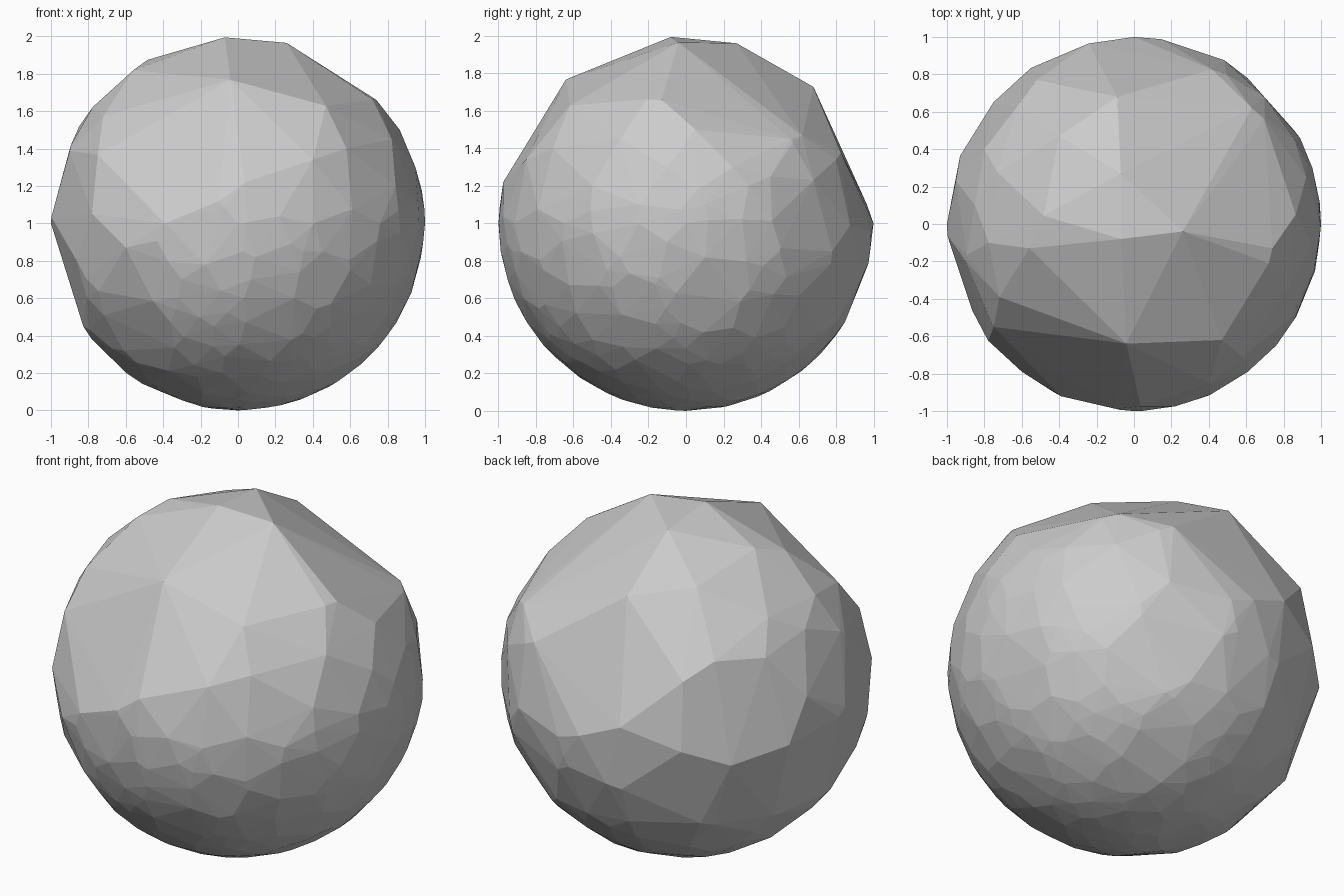
import bpy
import bmesh
import math
import random
from mathutils import Vector

cube = bpy.data.objects.get("Cube")
if cube:
    bpy.data.objects.remove(cube, do_unlink=True)

random.seed(4)
GOLDEN_ANGLE = math.pi * (3 - math.sqrt(5))


def lift(pairs, right, up, toward):
    """Place flat positions on the unit sphere, on the side facing 'toward'."""
    right, up, toward = Vector(right), Vector(up), Vector(toward)
    for u, v in pairs:
        depth = math.sqrt(max(0, 1 - u * u - v * v))
        yield (right * u + up * v + toward * depth).normalized()


# Large facets: corners of the crown, the front, the left side and the back
crown = [(-.07, -.08), (.26, -.04), (-.56, -.13), (-.04, -.64), (.74, -.13),
         (.72, -.21), (-.07, .27), (-.09, .68), (.63, .62), (.7, .57),
         (-.4, .47), (-.72, -.39), (-.75, -.55), (-.85, .1), (-.8, .4),
         (-.52, .77), (-.9, -.2), (.47, -.62)]
front = [(-.1, .12), (.4, .34), (.35, -.15), (-.39, 0), (.03, -.15),
         (-.6, -.13), (.58, .4), (.6, -.25), (-.78, .05), (.03, -.4),
         (-.3, -.3), (.3, -.4)]
side = [(.05, .5), (-.1, .3), (.3, .02), (.68, .23), (.56, .45), (.78, -.15),
        (-.35, .45), (-.5, .2), (.1, .1), (-.25, .1), (.45, .25), (-.1, -.1),
        (.8, .34), (-.65, 0), (.5, -.15), (.25, .3)]
back = [(.32, .18), (.31, .57), (.51, -.25), (0, -.04), (.07, -.59),
        (-.51, -.34), (-.88, .18), (-.97, -.25), (.75, .1), (.75, -.3),
        (.4, -.5), (-.2, -.5), (.62, .3), (-.75, -.5)]

points = list(lift(crown, (1, 0, 0), (0, 1, 0), (0, 0, 1)))
points += lift(front, (1, 0, 0), (0, 0, 1), (0, -1, 0))
points += lift(side, (0, 1, 0), (0, 0, 1), (1, 0, 0))
points += lift(back, (-.707, -.707, 0), (.354, -.354, .866), (-.612, .612, .5))

# Small facets: scattered corners that grow denser towards the underside
COUNT = 800
dense_side = Vector((.3, -.15, -.94)).normalized()
for i in range(COUNT):
    z = 1 - 2 * (i + .5) / COUNT
    ring = math.sqrt(1 - z * z)
    turn = i * GOLDEN_ANGLE
    p = Vector((ring * math.cos(turn), ring * math.sin(turn), z))
    chance = .12 + .75 * p.dot(dense_side)
    if z < .2 and random.random() < chance:
        jitter = Vector([random.uniform(-.04, .04) for _ in range(3)])
        points.append((p + jitter).normalized())

# Outermost corners keep the full width
points += [Vector(d) for d in ((1, 0, 0), (-1, 0, 0), (0, 1, 0),
                               (0, -1, 0), (0, 0, -1))]

# Faceted boulder, wrapped tightly around the corners
bm = bmesh.new()
for p in points:
    bm.verts.new(p + Vector((0, 0, 1)))
hull = bmesh.ops.convex_hull(bm, input=bm.verts)
loose = [v for v in bm.verts if not v.link_faces]
bmesh.ops.delete(bm, geom=loose, context='VERTS')
bmesh.ops.recalc_face_normals(bm, faces=bm.faces)
mesh = bpy.data.meshes.new("faceted_ball")
bm.to_mesh(mesh)
bm.free()
ball = bpy.data.objects.new("faceted_ball", mesh)
bpy.context.collection.objects.link(ball)

# Plain stone colour
grey = (.6, .6, .6, 1)
stone = bpy.data.materials.new("stone_grey")
stone.use_nodes = True
stone.diffuse_color = grey
stone.node_tree.nodes["Principled BSDF"].inputs["Base Color"].default_value = grey
mesh.materials.append(stone)
